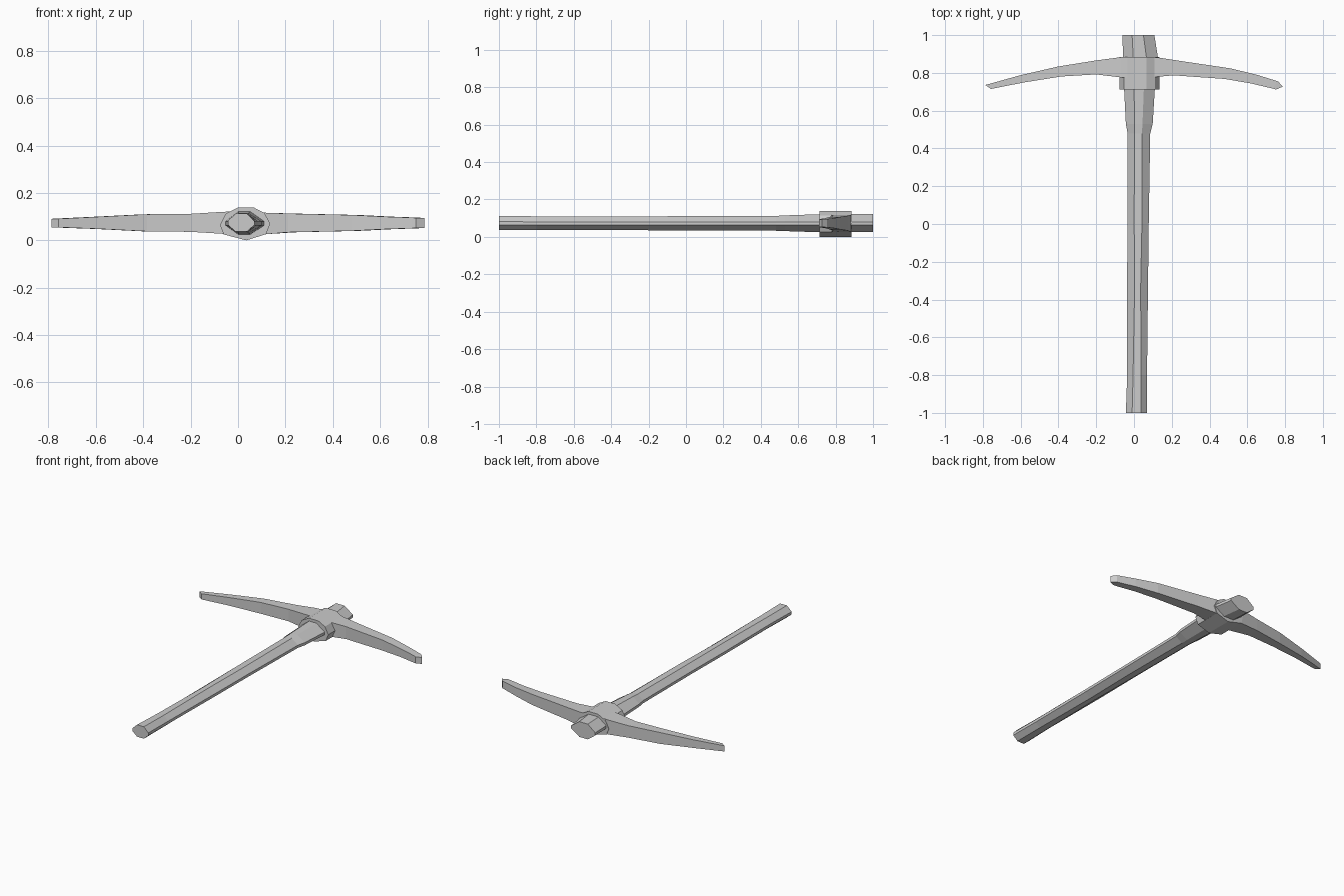
import bpy, bmesh


def loft(name, rings):
    """Skin a list of equal-length point rings and cap both ends."""
    bm = bmesh.new()
    loops = [[bm.verts.new(p) for p in ring] for ring in rings]
    n = len(rings[0])
    for a, b in zip(loops, loops[1:]):
        for i in range(n):
            j = (i + 1) % n
            bm.faces.new((a[i], a[j], b[j], b[i]))
    bm.faces.new(loops[0])
    bm.faces.new(loops[-1])
    bmesh.ops.recalc_face_normals(bm, faces=bm.faces)
    me = bpy.data.meshes.new(name)
    bm.to_mesh(me)
    bm.free()
    ob = bpy.data.objects.new(name, me)
    bpy.context.collection.objects.link(ob)
    return ob


def handle_ring(y, x0, x1, t0, t1, z0, z1):
    """Flattened octagon: side extents x0/x1, flat top between t0 and t1."""
    m = (z0 + z1) / 2
    return [(x, y, z) for x, z in (
        (x0, m + .007), (t0, z1), (t1, z1), (x1, m + .007),
        (x1, m - .01), (t1, z0), (t0, z0), (x0, m - .01))]


# Wooden handle, widening towards the head
loft("handle", [handle_ring(*s) for s in (
    (-1.00, -.043, .069, -.010, .038, .037, .113),
    (-.80, -.036, .069, -.005, .038, .037, .110),
    (-.35, -.037, .074, .003, .035, .036, .109),
    (.00, -.034, .078, .001, .042, .035, .111),
    (.48, -.034, .086, .002, .042, .033, .112),
    (.53, -.043, .099, .002, .045, .031, .115),
    (.71, -.052, .110, .001, .052, .025, .121),
    (.88, -.058, .127, -.004, .066, .025, .122),
    (1.0, -.061, .108, -.010, .050, .025, .122))])

# Faceted metal collar around the handle
collar = ((-.076, .065), (-.052, .112), (.0, .139), (.066, .139),
          (.112, .115), (.136, .07), (.118, .026), (.035, .0), (-.06, .025))
loft("head_collar", [[(x, y, z) for x, z in collar] for y in (.713, .885)])


def pick_ring(xo, yo, xi, yi, z0, z1):
    """Four-sided section between the outer and inner curve of a pick arm."""
    return [(xo, yo, z0), (xo, yo, z1), (xi, yi, z1), (xi, yi, z0)]


# Curved pick arms
loft("left_pick", [pick_ring(*s) for s in (
    (-.02, .883, -.02, .772, .025, .122),
    (-.07, .883, -.07, .776, .028, .120),
    (-.20, .866, -.20, .792, .036, .112),
    (-.40, .834, -.385, .781, .038, .110),
    (-.60, .788, -.58, .750, .048, .100),
    (-.787, .736, -.757, .715, .055, .091))])
loft("right_pick", [pick_ring(*s) for s in (
    (.08, .883, .08, .776, .024, .118),
    (.13, .881, .13, .780, .027, .116),
    (.24, .864, .21, .787, .034, .113),
    (.51, .824, .48, .768, .040, .107),
    (.65, .790, .62, .744, .047, .100),
    (.763, .755, .735, .717, .051, .096),
    (.787, .727, .752, .712, .053, .094))])
